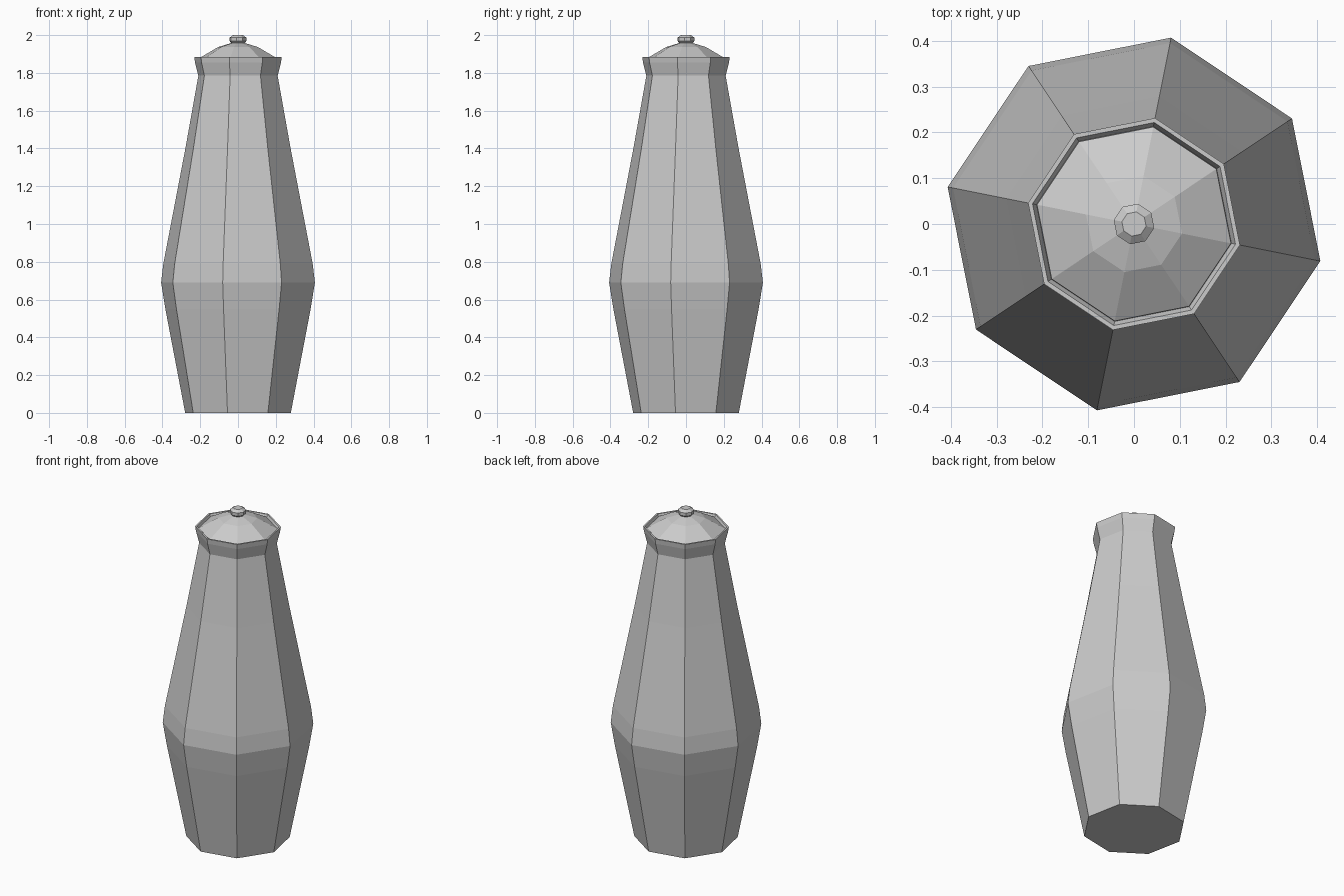
import bpy, bmesh, math

if "Cube" in bpy.data.objects:
    bpy.data.objects.remove(bpy.data.objects["Cube"])

SIDES = 8
TURN = math.radians(-11.25)


def lathe(name, profile):
    """Closed eight-sided solid turned from (radius, height) points, bottom to top."""
    bm = bmesh.new()
    rings = []
    for r, z in profile:
        angles = [TURN + 2 * math.pi * i / SIDES for i in range(SIDES)]
        rings.append([bm.verts.new((r * math.cos(a), r * math.sin(a), z)) for a in angles])
    for lo, hi in zip(rings, rings[1:]):
        for i in range(SIDES):
            j = (i + 1) % SIDES
            bm.faces.new((lo[i], lo[j], hi[j], hi[i]))
    bm.faces.new(rings[0][::-1])
    bm.faces.new(rings[-1])
    mesh = bpy.data.meshes.new(name)
    bm.to_mesh(mesh)
    bm.free()
    obj = bpy.data.objects.new(name, mesh)
    bpy.context.collection.objects.link(obj)
    return obj


# Jar body with flared rim and shallow inner lip
lathe("jar_body", [(0.285, 0), (0.392, 0.55), (0.415, 0.69), (0.403, 0.79),
                   (0.284, 1.40), (0.214, 1.785), (0.232, 1.855), (0.236, 1.885),
                   (0.226, 1.885), (0.217, 1.866)])

# Low domed lid seated inside the rim
lathe("lid", [(0.217, 1.866), (0.216, 1.874), (0.107, 1.937), (0.03, 1.96)])

# Lid knob
lathe("lid_knob", [(0.032, 1.955), (0.045, 1.968), (0.045, 1.987), (0.027, 2.0)])
